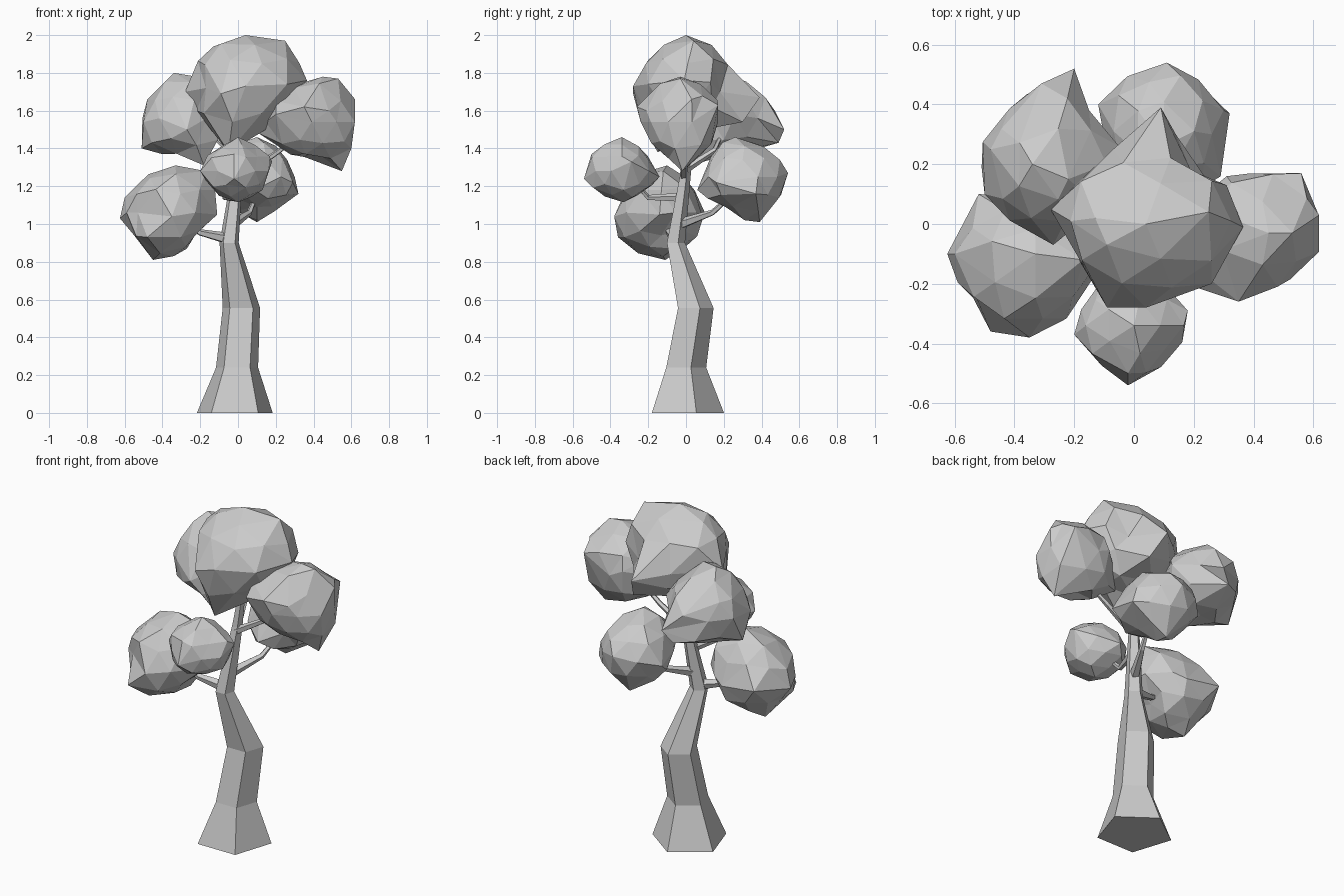
import bpy, bmesh, math, random
from mathutils import Vector

random.seed(4)


def finish(name, bm):
    bmesh.ops.recalc_face_normals(bm, faces=bm.faces[:])
    me = bpy.data.meshes.new(name)
    bm.to_mesh(me)
    bm.free()
    ob = bpy.data.objects.new(name, me)
    bpy.context.collection.objects.link(ob)
    return ob


def limb(name, path, sides=5, level=False):
    """Tapered tube through (x, y, z, radius) points; level keeps rings flat."""
    bm = bmesh.new()
    pts = [Vector(p[:3]) for p in path]
    rings = []
    for i, p in enumerate(pts):
        t = (pts[min(i + 1, len(pts) - 1)] - pts[max(i - 1, 0)]).normalized()
        if level:
            u, w = Vector((1, 0, 0)), Vector((0, 1, 0))
        else:
            u = t.cross(Vector((0.1, 0.1, 1))).normalized()
            w = u.cross(t)
        ring = []
        for k in range(sides):
            a = math.pi / 2 + 2 * math.pi * k / sides
            ring.append(bm.verts.new(p + (u * math.cos(a) + w * math.sin(a)) * path[i][3]))
        rings.append(ring)
    for a, b in zip(rings, rings[1:]):
        for k in range(sides):
            n = (k + 1) % sides
            bm.faces.new((a[k], a[n], b[n], b[k]))
    bm.faces.new(rings[0])
    bm.faces.new(rings[-1])
    return finish(name, bm)


def foliage(name, center, size, tips):
    """Faceted clump: low-poly sphere pulled to the given corners and dents."""
    bm = bmesh.new()
    bmesh.ops.create_icosphere(bm, subdivisions=2, radius=1)
    c = Vector(center)
    keys = []
    for p in tips:
        d = Vector([(p[i] - center[i]) / size[i] for i in range(3)])
        keys.append((d.normalized(), d.length))
    for v in bm.verts:
        d = v.co.normalized()
        total, weight = 0.94 * 0.3, 0.3
        for kd, kl in keys:
            w = math.exp(-(d.angle(kd) / 0.36) ** 2)
            total += w * kl
            weight += w
        v.co = d * (total / weight + random.uniform(-0.055, 0.045))
    # the closest vertex lands exactly on each corner point
    free = list(bm.verts)
    for kd, kl in keys:
        v = min(free, key=lambda q: q.co.angle(kd))
        free.remove(v)
        v.co = kd * kl
    for v in bm.verts:
        v.co = c + Vector([v.co[i] * size[i] for i in range(3)])
    return finish(name, bm)


# trunk: bent five-sided taper
limb("trunk", [(-.017, -.01, 0, .211), (-.005, -.01, .24, .117), (.018, .042, .555, .104),
               (-.047, -.058, .9, .053), (-.003, -.003, 1.28, .03), (.03, .01, 1.55, .016)],
     level=True)

# branches
limb("left_low_branch", [(-.045, -.055, .92, .033), (-.2, -.09, .955, .018), (-.3, -.1, 1.03, .01)])
limb("back_branch", [(-.03, -.03, 1.0, .03), (.06, .14, 1.06, .016), (.1, .25, 1.16, .01)])
limb("front_branch", [(-.02, -.03, 1.14, .025), (-.07, -.2, 1.14, .015), (-.03, -.28, 1.23, .01)])
limb("right_branch", [(-.005, -.01, 1.25, .024), (.18, -.01, 1.36, .015), (.32, -.02, 1.46, .01)])
limb("left_high_branch", [(0, 0, 1.29, .022), (-.05, .15, 1.39, .015), (-.15, .19, 1.48, .01)])

# foliage clumps
foliage("top_foliage", (.04, .01, 1.73), (.31, .26, .265), [
    (-.28, .05, 1.7), (.09, .39, 1.67), (-.09, -.28, 1.69), (.26, -.2, 1.74), (.365, -.01, 1.76),
    (.31, .13, 1.75), (.04, 0, 2.0), (.03, .02, 1.46), (.25, .04, 1.97), (-.13, .02, 1.94),
    (.19, .18, 1.7), (-.07, .25, 1.7), (-.17, -.14, 1.72), (-.22, .02, 1.6), (.14, .3, 1.54),
    (-.05, -.15, 1.38), (-.03, -.24, 1.54)])
foliage("right_foliage", (.39, -.03, 1.54), (.24, .205, .23), [
    (.55, -.02, 1.28), (.62, .03, 1.66), (.56, .17, 1.63), (.35, -.26, 1.62), (.2, -.21, 1.58),
    (.11, -.03, 1.48), (.45, -.03, 1.78), (.6, -.06, 1.4), (.31, .16, 1.58), (.4, -.05, 1.39),
    (.48, -.21, 1.6), (.18, -.03, 1.6), (.53, -.03, 1.77), (.59, .08, 1.42)])
foliage("left_high_foliage", (-.29, .2, 1.56), (.225, .24, .23), [
    (-.34, .2, 1.8), (-.51, .19, 1.4), (-.48, .25, 1.66), (-.18, .03, 1.31), (-.2, .52, 1.5),
    (-.27, -.07, 1.5), (-.05, .26, 1.58), (-.31, .47, 1.6), (-.22, .15, 1.78),
    (-.15, .38, 1.56), (-.3, .2, 1.38), (-.5, .1, 1.54), (-.26, .49, 1.43)])
foliage("left_low_foliage", (-.37, -.13, 1.06), (.25, .235, .24), [
    (-.625, -.1, 1.03), (-.33, -.1, 1.31), (-.11, -.14, 1.05), (-.45, -.11, .81), (-.35, -.38, 1.04),
    (-.48, -.36, .93), (-.52, .1, 1.06), (-.17, -.12, 1.28), (-.3, .09, 1.03), (-.34, -.12, .83),
    (-.55, -.12, .94), (-.23, -.13, .94), (-.6, -.1, 1.14), (-.53, -.24, 1.06)])
foliage("front_foliage", (-.01, -.34, 1.28), (.18, .18, .16), [
    (-.02, -.54, 1.24), (-.2, -.37, 1.28), (.18, -.29, 1.33), (0, -.34, 1.46), (0, -.33, 1.115),
    (-.02, -.14, 1.25), (-.02, -.5, 1.37), (-.17, -.3, 1.23), (.13, -.33, 1.18)])
foliage("back_foliage", (.1, .31, 1.25), (.21, .23, .21), [
    (.1, .26, 1.46), (.11, .54, 1.27), (-.12, .4, 1.22), (.32, .37, 1.16), (.1, .39, 1.01),
    (.09, .06, 1.18), (.29, .16, 1.22), (.1, .21, 1.09), (.26, .3, 1.34), (.1, .41, 1.41)])
